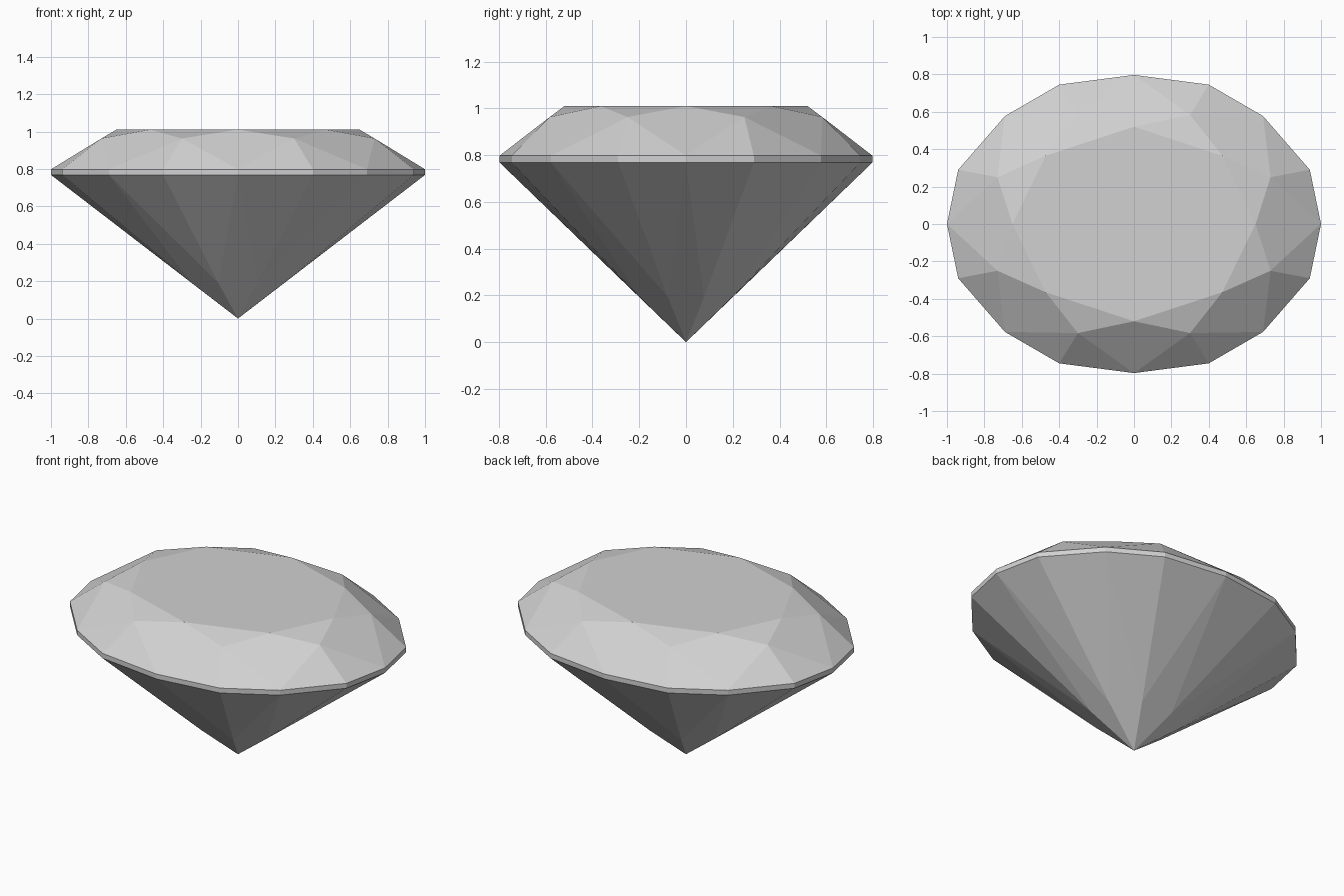
import bpy, bmesh, math
from mathutils import Vector

if "Cube" in bpy.data.objects:
    bpy.data.objects.remove(bpy.data.objects["Cube"])

stone = bpy.data.materials.new("pale_grey_stone")
stone.use_nodes = True
GREY = (0.64, 0.64, 0.64, 1)
stone.diffuse_color = GREY
stone.node_tree.nodes["Principled BSDF"].inputs["Base Color"].default_value = GREY

CORE = Vector((0, 0, 0.78))


def ring(quadrant, z):
    """Mirror one quadrant of outline points into a full ordered ring."""
    pts = {(x * sx, y * sy) for x, y in quadrant for sx in (1, -1) for sy in (1, -1)}
    pts = sorted(pts, key=lambda p: math.atan2(p[1], p[0]) % math.tau)
    return [Vector((x, y, z)) for x, y in pts]


def build(name, facets):
    """Make a flat shaded part from facets, all turned outward."""
    bm = bmesh.new()
    for facet in facets:
        face = bm.faces.new([bm.verts.new(p) for p in facet])
        face.normal_update()
        if face.normal.dot(face.calc_center_median() - CORE) < 0:
            face.normal_flip()
    bmesh.ops.remove_doubles(bm, verts=bm.verts, dist=0.0001)
    mesh = bpy.data.meshes.new(name)
    bm.to_mesh(mesh)
    bm.free()
    mesh.materials.append(stone)
    bpy.context.collection.objects.link(bpy.data.objects.new(name, mesh))


# Outline rings, from the flat top down to the point
outline = [(1, 0), (0.94, 0.29), (0.69, 0.577), (0.4, 0.745), (0, 0.797)]
table = ring([(0.65, 0), (0.472, 0.365), (0, 0.52)], 1.01)
mids = ring([(0.73, 0.25), (0.3, 0.583)], 0.963)
upper = ring(outline, 0.798)
lower = ring(outline, 0.768)
culet = Vector((0, 0, 0))
tips = [p * 0.25 for p in lower[1::2]]
for tip in tips:
    tip.x *= 1.06
    tip.y *= 1.06

# Crown: table, star, kite and upper girdle facets
crown = [table]
for i in range(8):
    j, main, half, after = (i + 1) % 8, 2 * i, 2 * i + 1, (2 * i + 2) % 16
    crown += [
        (table[i], mids[i], table[j]),
        (table[i], mids[i - 1], upper[main], mids[i]),
        (mids[i], upper[main], upper[half]),
        (mids[i], upper[half], upper[after]),
    ]
build("crown", crown)

# Girdle: thin upright band
build("girdle", [(lower[i - 1], lower[i], upper[i], upper[i - 1]) for i in range(16)])

# Pavilion: long kites to the point with lower girdle facets between them
pavilion = []
for i in range(8):
    main, half, after = 2 * i, 2 * i + 1, (2 * i + 2) % 16
    pavilion += [
        (culet, tips[i - 1], lower[main], tips[i]),
        (tips[i], lower[main], lower[half]),
        (tips[i], lower[half], lower[after]),
    ]
build("pavilion", pavilion)
